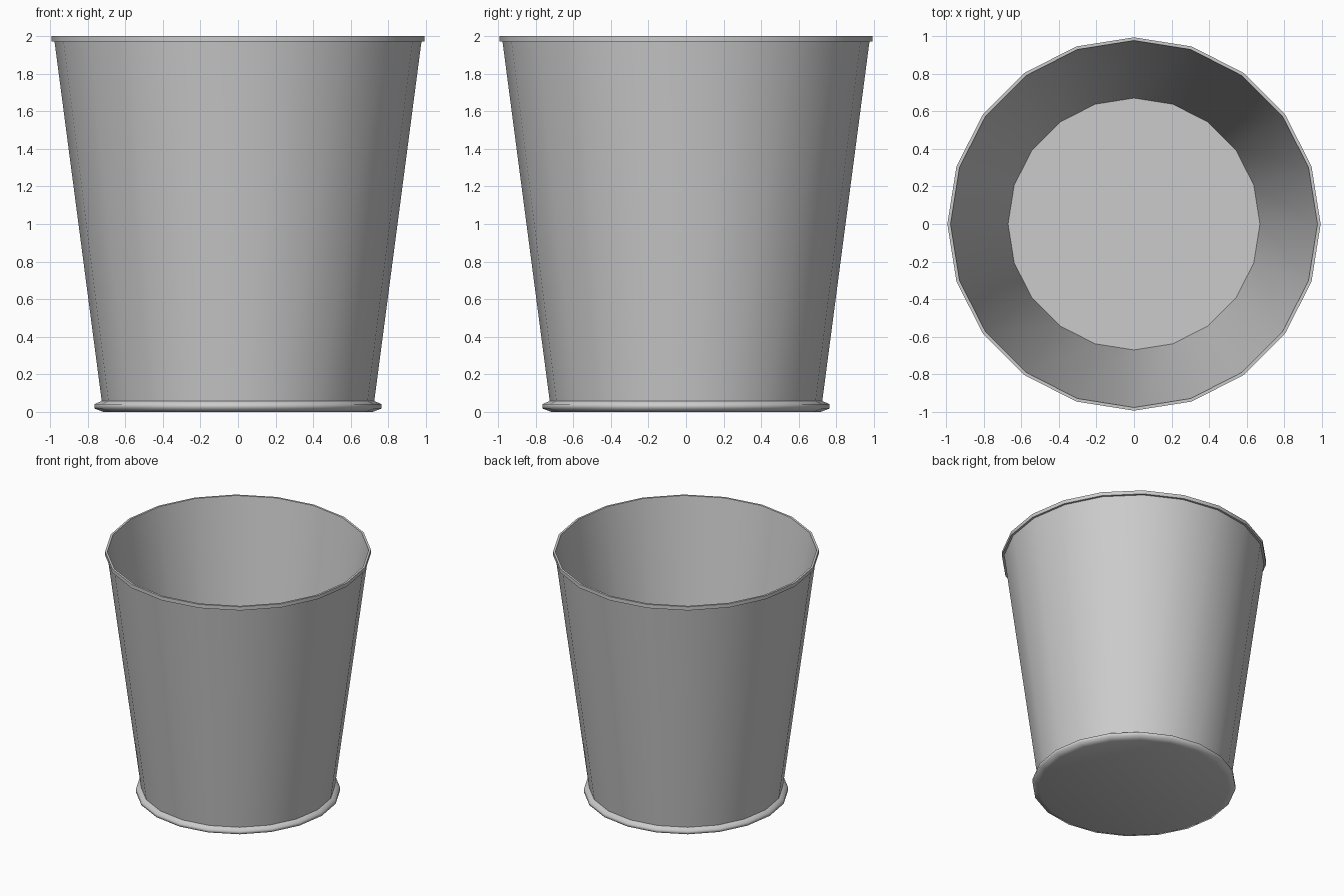
import bpy, bmesh
from math import sin, cos, pi, radians

if "Cube" in bpy.data.objects:
    bpy.data.objects.remove(bpy.data.objects["Cube"])

SIDES = 20

# Bucket cross-section (radius, height): underside, foot ring, wall, rolled rim, inside, floor
profile = [
    (0.715, 0.0), (0.763, 0.018), (0.763, 0.042), (0.725, 0.058),
    (0.976, 1.97), (0.993, 1.97), (0.993, 2.0),
    (0.976, 2.0), (0.67, 0.055),
]


def lathe(name, points, sides):
    """Spin a profile round z and cap both ends."""
    bm = bmesh.new()
    rings = [[bm.verts.new((r * cos(2 * pi * i / sides), r * sin(2 * pi * i / sides), z))
              for i in range(sides)] for r, z in points]
    for a, b in zip(rings, rings[1:]):
        for i in range(sides):
            j = (i + 1) % sides
            bm.faces.new((a[i], a[j], b[j], b[i]))
    bm.faces.new(rings[0][::-1])
    bm.faces.new(rings[-1])
    mesh = bpy.data.meshes.new(name)
    bm.to_mesh(mesh)
    bm.free()
    obj = bpy.data.objects.new(name, mesh)
    bpy.context.collection.objects.link(obj)
    return obj


bucket = lathe("bucket", profile, SIDES)

# Smooth round the wall and foot ring, crisp at rim and floor
bpy.context.view_layer.objects.active = bucket
bucket.select_set(True)
bpy.ops.object.shade_smooth_by_angle(angle=radians(70))
